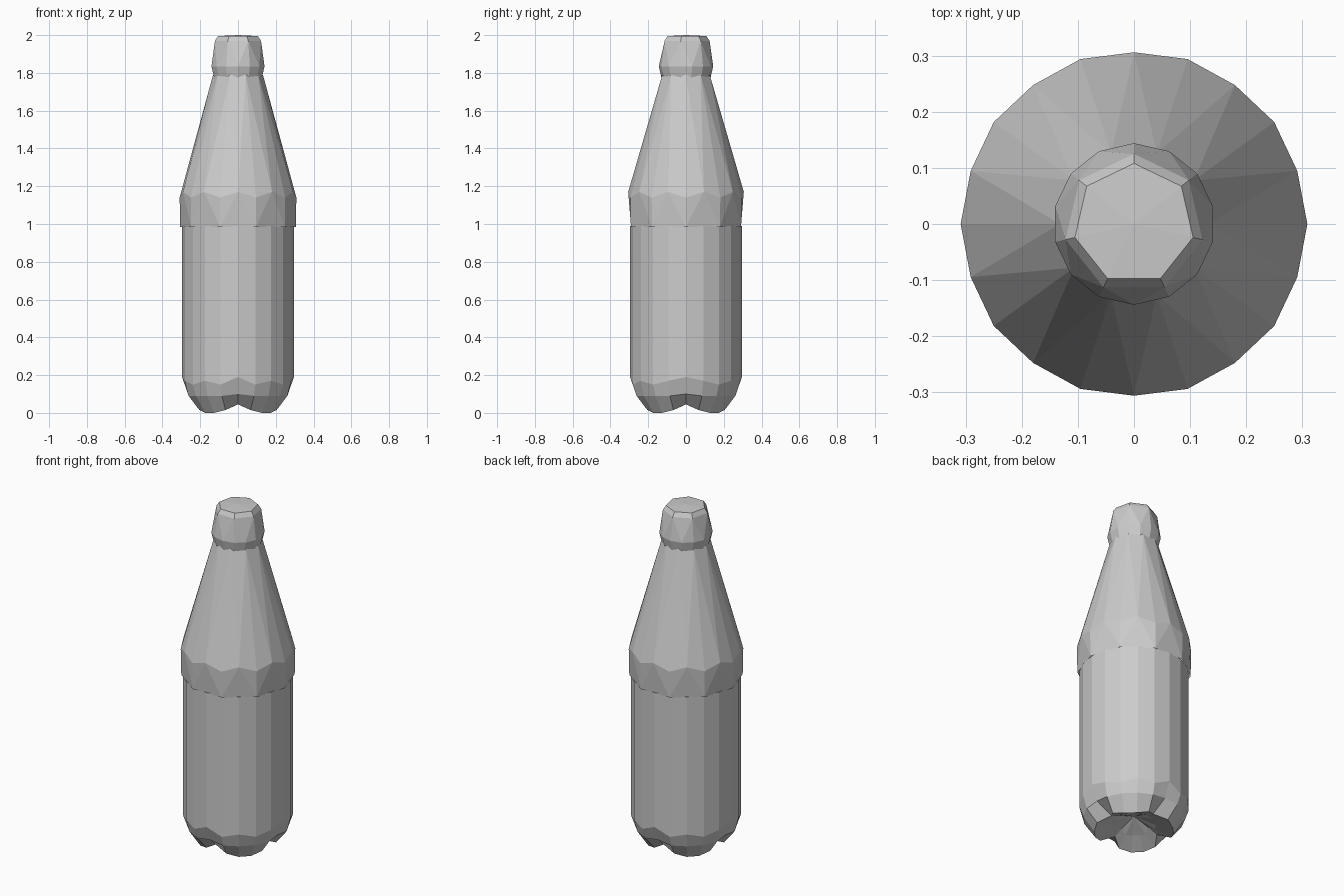
import bpy
import bmesh
from math import cos, sin, pi

if "Cube" in bpy.data.objects:
    bpy.data.objects.remove(bpy.data.objects["Cube"], do_unlink=True)

grey = bpy.data.materials.new("plain grey")
grey.use_nodes = True
colour = (0.6, 0.6, 0.6, 1)
grey.diffuse_color = colour
grey.node_tree.nodes["Principled BSDF"].inputs["Base Color"].default_value = colour


def ring(bm, count, shape, phase=0.0):
    """Add a ring of vertices; shape(k) gives the radius and height."""
    verts = []
    for k in range(count):
        r, z = shape(k)
        a = phase + 2 * pi * k / count
        verts.append(bm.verts.new((r * cos(a), r * sin(a), z)))
    return verts


def bridge(bm, a, b):
    """Join two rings with quads, or with triangles if one has half the sides."""
    if len(a) < len(b):
        a, b = b, a
    n = len(a)
    if n == len(b):
        for k in range(n):
            m = (k + 1) % n
            bm.faces.new((a[k], a[m], b[m], b[k]))
        return
    for j in range(len(b)):
        low, nxt = b[j], b[(j + 1) % len(b)]
        start, mid, end = a[2 * j], a[2 * j + 1], a[(2 * j + 2) % n]
        bm.faces.new((low, nxt, mid))
        bm.faces.new((low, mid, start))
        bm.faces.new((nxt, end, mid))


def fan(bm, loop, z):
    """Close a ring with triangles meeting at the axis."""
    centre = bm.verts.new((0, 0, z))
    for k, v in enumerate(loop):
        bm.faces.new((v, loop[(k + 1) % len(loop)], centre))


def finish(bm, name):
    bmesh.ops.recalc_face_normals(bm, faces=bm.faces)
    mesh = bpy.data.meshes.new(name)
    bm.to_mesh(mesh)
    bm.free()
    mesh.materials.append(grey)
    bpy.context.collection.objects.link(bpy.data.objects.new(name, mesh))


def notched(foot, notch):
    """Four feet, parted by notches on the two axes."""
    return lambda k: notch if k % 5 == 0 else foot


# Lower body with a four-footed base
SIDES = 20
bm = bmesh.new()
rings = [
    ring(bm, SIDES, lambda k: (0.296, 0.99)),
    ring(bm, SIDES, lambda k: (0.296, 0.19 if k % 5 == 0 else 0.15 + 0.02 * (k % 2))),
    ring(bm, SIDES, notched((0.275, 0.09), (0.26, 0.1))),
    ring(bm, SIDES, lambda k: (0.16, 0.045) if k % 5 == 0
         else (0.215, 0.015 if k % 5 in (1, 4) else 0.0)),
    ring(bm, SIDES, notched((0.12, 0.05), (0.1, 0.07))),
]
for upper, lower in zip(rings, rings[1:]):
    bridge(bm, upper, lower)
fan(bm, rings[-1], 0.1)
bm.faces.new(rings[0])
finish(bm, "lower_body")

# Tapering shoulder, a loose sleeve over the body
bm = bmesh.new()
hem = ring(bm, SIDES // 2, lambda k: (0.306, 0.985))
bulge = ring(bm, SIDES, lambda k: (0.309, 1.14) if k % 2 == 0 else (0.306, 1.17))
neck = ring(bm, SIDES // 2, lambda k: (0.132, 1.79))
bridge(bm, hem, bulge)
bridge(bm, bulge, neck)
bm.faces.new(neck)
finish(bm, "shoulder")

# Faceted cap
CAP = 14
bm = bmesh.new()
skirt = ring(bm, CAP, lambda k: (0.13, 1.775), pi / 2)
rim = ring(bm, CAP, lambda k: (0.144, 1.835), pi / 2)
crown = ring(bm, CAP // 2, lambda k: (0.125, 1.97), pi / 2)
lid = ring(bm, CAP // 2, lambda k: (0.108, 1.995), pi / 2)
bridge(bm, skirt, rim)
bridge(bm, rim, crown)
bridge(bm, crown, lid)
fan(bm, lid, 2.0)
bm.faces.new(skirt)
finish(bm, "cap")
